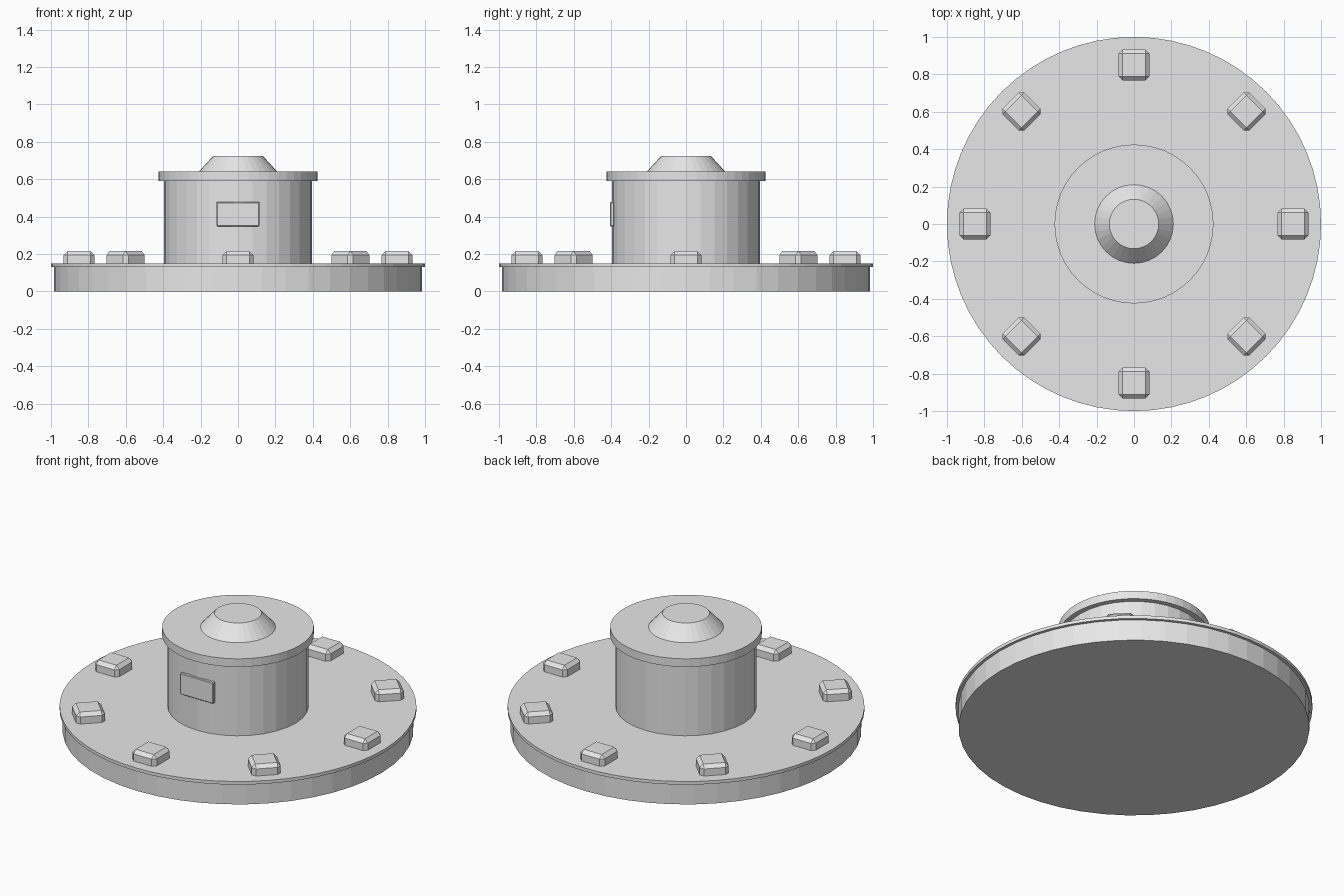
import bpy
import math

cube = bpy.data.objects.get("Cube")
if cube:
    bpy.data.objects.remove(cube, do_unlink=True)

grey = bpy.data.materials.new("light_grey")
grey.use_nodes = True
colour = (0.8, 0.8, 0.8, 1)
grey.diffuse_color = colour
grey.node_tree.nodes["Principled BSDF"].inputs["Base Color"].default_value = colour


def finish(name):
    obj = bpy.context.object
    obj.name = name
    obj.data.materials.append(grey)
    return obj


def disc(name, r_low, r_top, z_low, z_top, sides):
    bpy.ops.mesh.primitive_cone_add(
        vertices=sides, radius1=r_low, radius2=r_top,
        depth=z_top - z_low, location=(0, 0, (z_low + z_top) / 2))
    return finish(name)


def block(name, size, location, turn, bevel):
    bpy.ops.mesh.primitive_cube_add(size=1, location=location, rotation=(0, 0, turn))
    obj = finish(name)
    for v in obj.data.vertices:
        v.co = [c * s for c, s in zip(v.co, size)]
    mod = obj.modifiers.new("chamfer", "BEVEL")
    mod.width = bevel
    mod.segments = 1
    return obj


# Base, rim, drum, cap and top knob
disc("base", 0.983, 0.983, 0, 0.135, 48)
disc("base_rim", 1.0, 1.0, 0.13, 0.15, 64)
disc("drum", 0.395, 0.395, 0.14, 0.6, 32)
disc("cap", 0.425, 0.425, 0.59, 0.64, 48)
disc("top_knob", 0.215, 0.132, 0.635, 0.725, 32)

# Ring of chamfered blocks on the base
for i in range(8):
    a = i * math.pi / 4
    block(f"rim_block_{i + 1}", (0.165, 0.165, 0.12),
          (0.85 * math.cos(a), 0.85 * math.sin(a), 0.155), a, 0.021)

# Plate on the front of the drum
block("front_plate", (0.228, 0.022, 0.13), (0, -0.395, 0.413), 0, 0.004)
